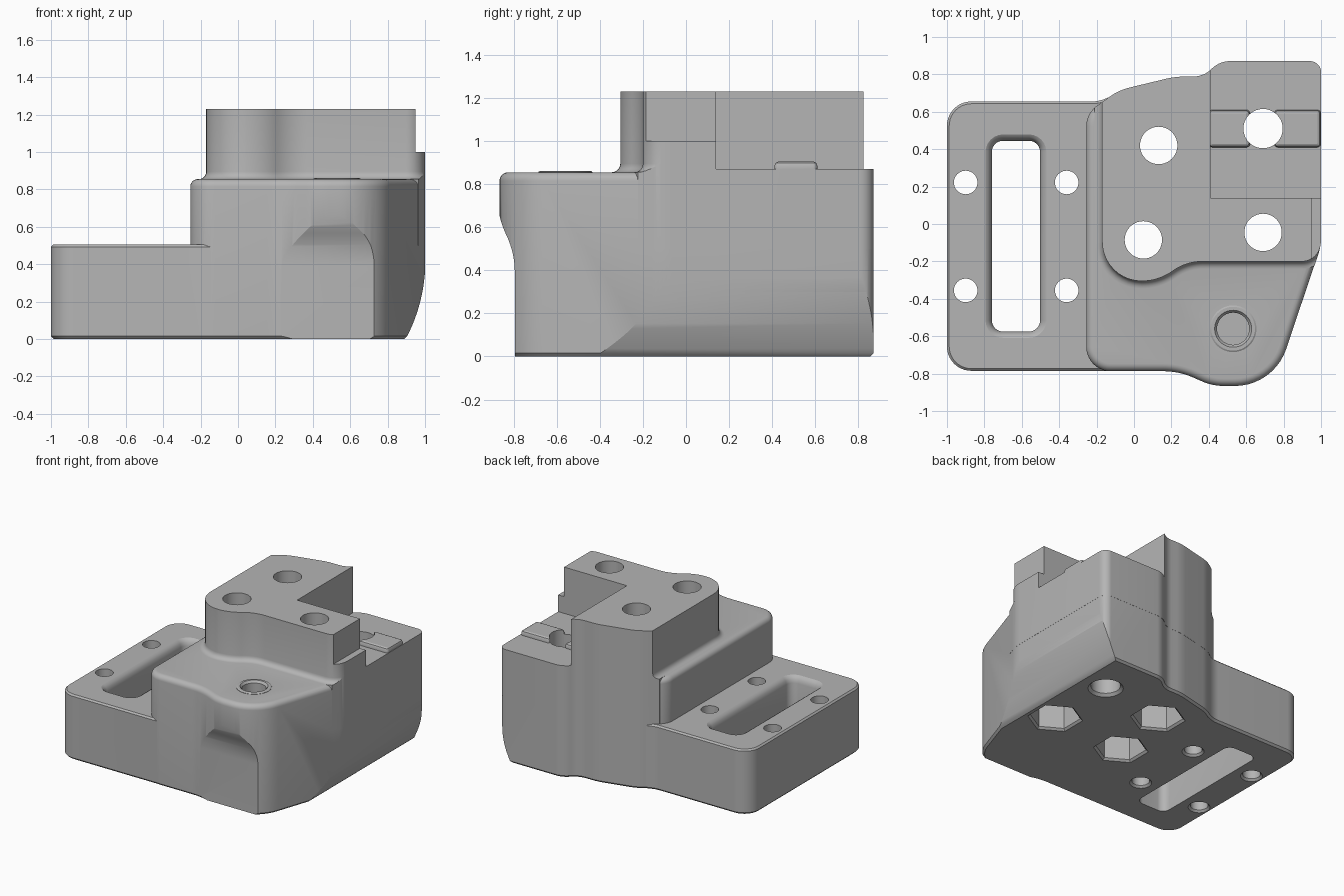
import bpy, bmesh, math
from mathutils import Vector

cube = bpy.data.objects.get("Cube")
if cube:
    bpy.data.objects.remove(cube)

grey = bpy.data.materials.new("machined grey")
grey.use_nodes = True
COLOUR = (0.46, 0.46, 0.46, 1)
grey.diffuse_color = COLOUR
grey.node_tree.nodes["Principled BSDF"].inputs["Base Color"].default_value = COLOUR


def rounded(corners, steps=10):
    """Outline from (x, y[, radius]) corners, each rounded by a tangent arc."""
    out = []
    n = len(corners)
    for i, c in enumerate(corners):
        p = Vector(c[:2])
        if len(c) < 3:
            out.append(p)
            continue
        a = (Vector(corners[i - 1][:2]) - p).normalized()
        b = (Vector(corners[(i + 1) % n][:2]) - p).normalized()
        half = a.angle(b) / 2
        centre = p + (a + b).normalized() * c[2] / math.sin(half)
        reach = c[2] / math.tan(half)
        start, end = p + a * reach - centre, p + b * reach - centre
        sweep = start.angle_signed(end)
        for k in range(steps + 1):
            t = -sweep * k / steps
            out.append(centre + Vector((start.x * math.cos(t) - start.y * math.sin(t),
                                        start.x * math.sin(t) + start.y * math.cos(t))))
    return out


def box_outline(x0, x1, y0, y1, r):
    return rounded([(x0, y0, r), (x1, y0, r), (x1, y1, r), (x0, y1, r)])


def ring(x, y, r, n=40, turn=0):
    return [Vector((x + r * math.cos(turn + math.tau * k / n),
                    y + r * math.sin(turn + math.tau * k / n))) for k in range(n)]


def grow(outline, d):
    """Offset a counter-clockwise outline outward by d."""
    out = []
    for i, p in enumerate(outline):
        a = (p - outline[i - 1]).normalized()
        b = (outline[(i + 1) % len(outline)] - p).normalized()
        na, nb = Vector((a.y, -a.x)), Vector((b.y, -b.x))
        out.append(p + (na + nb) * d / (1 + na.dot(nb)))
    return out


def solid(name, outline, layers, place=lambda u, v, w: (u, v, w)):
    """Stack the outline at each (height, offset) layer and close both ends."""
    bm = bmesh.new()
    loops = [[bm.verts.new(place(p.x, p.y, h)) for p in grow(outline, d)] for h, d in layers]
    for low, high in zip(loops, loops[1:]):
        for i in range(len(low)):
            bm.faces.new((low[i - 1], low[i], high[i], high[i - 1]))
    bm.faces.new(loops[0][::-1])
    bm.faces.new(loops[-1])
    bmesh.ops.recalc_face_normals(bm, faces=bm.faces)
    mesh = bpy.data.meshes.new(name)
    bm.to_mesh(mesh)
    bm.free()
    mesh.materials.append(grey)
    ob = bpy.data.objects.new(name, mesh)
    bpy.context.collection.objects.link(ob)
    return ob


def combine(target, tool, operation):
    mod = target.modifiers.new("boolean", "BOOLEAN")
    mod.operation, mod.object, mod.solver = operation, tool, "EXACT"
    bpy.context.view_layer.objects.active = target
    bpy.ops.object.modifier_apply(modifier=mod.name)
    bpy.data.objects.remove(tool)


def block(x0, x1, y0, y1, z0, z1):
    return solid("block_cutter", [Vector(p) for p in ((x0, y0), (x1, y0), (x1, y1), (x0, y1))],
                 [(z0, 0), (z1, 0)])


# Low flange on the side
flange = rounded([(-1, -0.785, 0.13), (0.2, -0.785), (0.2, 0.72), (-0.03, 0.72),
                  (-0.19, 0.655, 0.2), (-1, 0.655, 0.13)])
body = solid("mounting_block", flange, [(0, -0.015), (0.015, 0), (0.493, 0), (0.505, -0.012)])

# Main housing with rounded shoulder and front bulge
housing = rounded([(-0.255, -0.787, 0.13), (0.24, -0.787, 0.4), (0.42, -0.866, 0.3),
                   (0.747, -0.866, 0.29), (1, -0.115, 0.3), (1, 0.87, 0.06),
                   (0.46, 0.87, 0.14), (0.37, 0.787, 0.14), (0.22, 0.787, 0.4),
                   (-0.08, 0.715, 0.3), (-0.255, 0.59, 0.13)])
shoulder = [(0.815 + 0.04 * math.sin(a), 0.04 * math.cos(a) - 0.04)
            for a in (math.pi / 2 * k / 6 for k in range(7))]
combine(body, solid("housing", housing, [(0, -0.015), (0.015, 0)] + shoulder), "UNION")

# Upper tower with a fillet at its foot, kept inside the housing outline
tower = rounded([(-0.17, -0.305, 0.21), (0.13, -0.305, 0.28), (0.28, -0.2, 0.28),
                 (0.98, -0.2, 0.1), (1.02, 0), (1.02, 1.2), (-0.17, 1.2)])
foot = [(0.895 - 0.04 * math.cos(a), 0.04 - 0.04 * math.sin(a))
        for a in (math.pi / 2 * k / 5 for k in range(6))]
upper = solid("tower", tower, [(0.5, 0.04)] + foot + [(1.23, 0)])
combine(upper, solid("tower_limit", housing, [(0.3, 0.001), (1.5, 0.001)]), "INTERSECT")
combine(upper, block(0.41, 1.3, 0.14, 1.3, 0.87, 1.5), "DIFFERENCE")
combine(upper, block(0.95, 1.3, -0.5, 0.3, 1.0, 1.5), "DIFFERENCE")
combine(body, upper, "UNION")

# Raised locating pads on the rear ledge
for x0, x1 in ((0.4, 0.62), (0.75, 0.998)):
    pad = solid("pad", box_outline(x0, x1, 0.41, 0.61, 0.02),
                [(0.8, 0), (0.885, 0), (0.899, -0.006), (0.905, -0.018)])
    combine(body, pad, "UNION")

# Thin raised lip round the front socket
combine(body, solid("lip", ring(0.53, -0.56, 0.125), [(0.8, 0), (0.857, 0), (0.862, -0.008)]), "UNION")

# Side wall curving in toward the bottom, and bulge fading into the front wall
side = rounded([(0.865, -0.02), (0.905, 0.015), (1.002, 0.22, 0.9), (1.002, 2), (-2, 2), (-2, -0.02)], 16)
combine(body, solid("side_limit", side, [(-2, 0), (2, 0)], lambda u, v, w: (u, w, v)), "INTERSECT")
front = rounded([(2, -0.1), (2, 2), (-0.875, 2), (-0.875, 0.65, 0.4), (-0.795, 0.48, 0.4), (-0.795, -0.1)], 12)
combine(body, solid("front_limit", front, [(-2, 0), (2, 0)], lambda u, v, w: (w, u, v)), "INTERSECT")

# Flange slot with a rounded rim, and four flange screw holes
slot = box_outline(-0.76, -0.502, -0.575, 0.445, 0.06)
combine(body, solid("slot", slot, [(-0.1, 0), (0.455, 0), (0.48, 0.008), (0.497, 0.02),
                                   (0.506, 0.035), (0.6, 0.035)]), "DIFFERENCE")
for x in (-0.9, -0.36):
    for y in (0.222, -0.355):
        hole = solid("screw_hole", ring(x, y, 0.063), [(-0.01, 0.025), (0.015, 0), (0.7, 0)])
        combine(body, hole, "DIFFERENCE")

# Main bolt holes, three with hexagonal nut pockets underneath
for x, y, r, nut in ((0.69, 0.51, 0.105, False), (0.132, 0.42, 0.1, True),
                     (0.05, -0.085, 0.1, True), (0.69, -0.045, 0.1, True)):
    flare = 0.0 if nut else 0.03
    combine(body, solid("bolt_hole", ring(x, y, r), [(-0.01, flare), (0.02, 0), (1.5, 0)]), "DIFFERENCE")
    if nut:
        pocket = solid("nut_pocket", ring(x, y, 0.18, 6, math.pi / 2),
                       [(-0.01, 0.025), (0.015, 0), (0.4, 0)])
        combine(body, pocket, "DIFFERENCE")

# Blind socket in the front bulge
combine(body, solid("socket", ring(0.53, -0.56, 0.086),
                    [(0.4, 0), (0.845, 0), (0.866, 0.016), (0.9, 0.016)]), "DIFFERENCE")

bpy.ops.object.select_all(action="DESELECT")
body.select_set(True)
bpy.context.view_layer.objects.active = body
bpy.ops.object.shade_smooth_by_angle(angle=math.radians(25))
